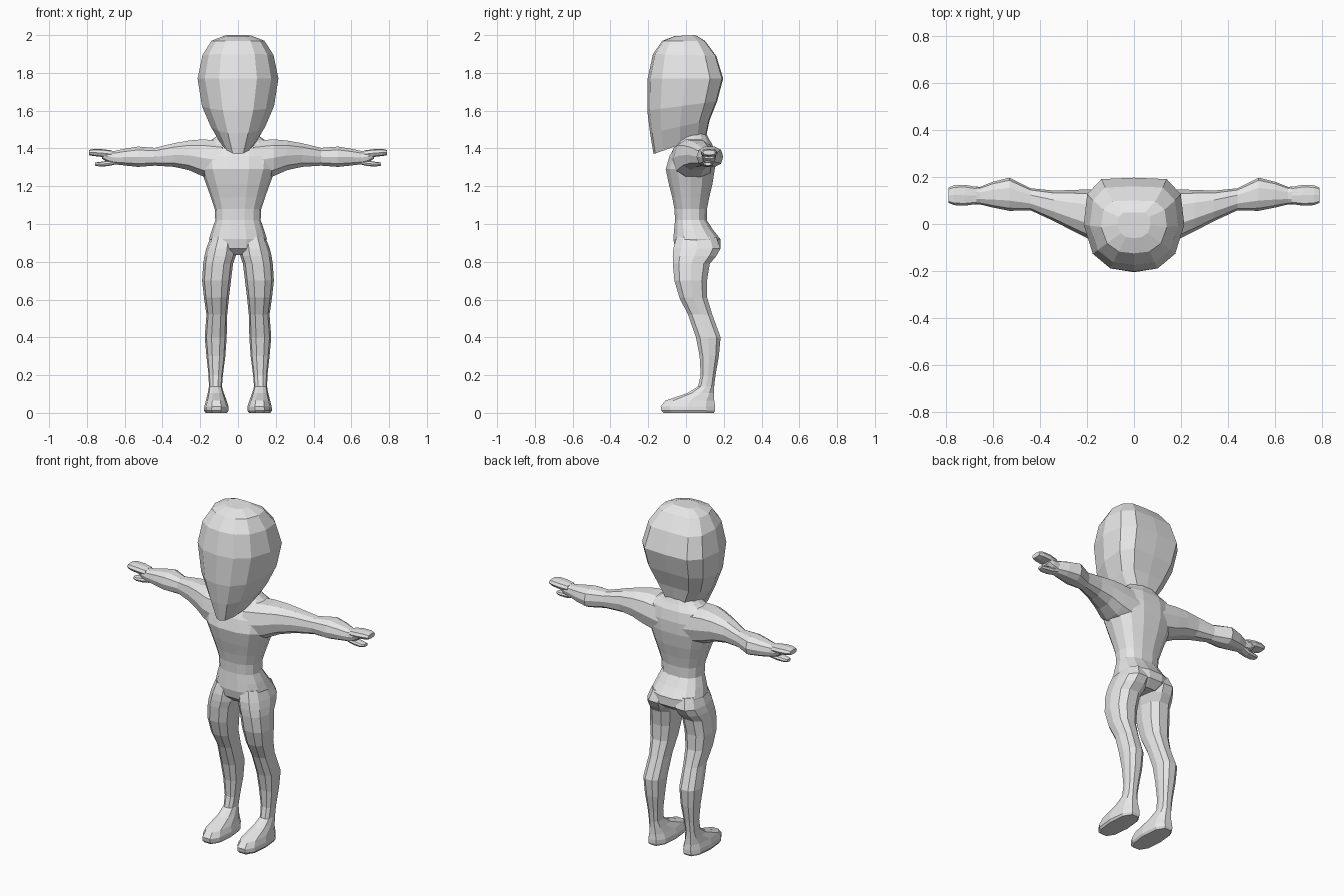
import bpy, bmesh, math
from mathutils import Vector

skin = bpy.data.materials.new("plain grey")
skin.diffuse_color = (0.8, 0.8, 0.8, 1)


def oval(n, power=0.82, turn=0.0):
    """Unit cross-section with slightly squared corners."""
    pts = []
    for i in range(n):
        a = math.tau * i / n + turn
        c, s = math.cos(a), math.sin(a)
        pts.append((math.copysign(abs(c) ** power, c), math.copysign(abs(s) ** power, s)))
    return pts


def loft(name, rings, mirror=False):
    """Skin a list of point rings into a closed, flat-faced mesh."""
    bm = bmesh.new()
    loops = [[bm.verts.new(p) for p in ring] for ring in rings]
    n = len(loops[0])
    for a, b in zip(loops, loops[1:]):
        for i in range(n):
            j = (i + 1) % n
            bm.faces.new((a[i], a[j], b[j], b[i]))
    bm.faces.new(loops[0])
    bm.faces.new(loops[-1])
    bmesh.ops.recalc_face_normals(bm, faces=bm.faces[:])
    mesh = bpy.data.meshes.new(name)
    bm.to_mesh(mesh)
    bm.free()
    mesh.materials.append(skin)
    ob = bpy.data.objects.new(name, mesh)
    bpy.context.collection.objects.link(ob)
    if mirror:
        ob.modifiers.new("mirror", "MIRROR").use_axis[0] = True
    return ob


def level_rings(data, shape):
    """Rings at height z, bounded by x0..x1 and y0..y1."""
    return [[Vector(((x0 + x1) / 2 + u * (x1 - x0) / 2,
                     (y0 + y1) / 2 + v * (y1 - y0) / 2, z)) for u, v in shape]
            for z, x0, x1, y0, y1 in data]


def side_rings(data, shape):
    """Rings at position x, bounded by y0..y1 and z0..z1."""
    return [[Vector((x, (y0 + y1) / 2 + u * (y1 - y0) / 2,
                     (z0 + z1) / 2 + v * (z1 - z0) / 2)) for u, v in shape]
            for x, y0, y1, z0, z1 in data]


# Head: tilted rings, front y/z, back y/z, half width
half = [(0, 1), (.65, .97), (.93, .65), (1, 0), (.82, -.62), (.47, -.93), (0, -1)]
head_shape = half + [(-x, y) for x, y in half[-2:0:-1]]
head = [(-.06, 1.995, .05, 2.0, .07), (-.125, 1.97, .10, 1.97, .14),
        (-.175, 1.90, .16, 1.89, .188), (-.203, 1.77, .197, 1.77, .214),
        (-.205, 1.60, .165, 1.65, .198), (-.19, 1.48, .125, 1.55, .155),
        (-.172, 1.37, .108, 1.47, .098)]
rings = []
for k, (yf, zf, yb, zb, w) in enumerate(head):
    ring = []
    for u, v in head_shape:
        t = (v + 1) / 2
        # jaw narrows toward the chin
        pinch = 1 - max(0, k - 3) * 0.14 * (1 - t) ** 2
        ring.append(Vector((u * w * pinch, yf + (yb - yf) * t, zf + (zb - zf) * t)))
    rings.append(ring)
loft("head", rings)

# Torso with neck and pelvis: z, half width, front y, back y
torso = [(.835, .09, -.02, .14), (.87, .14, -.06, .185), (.92, .153, -.07, .185),
         (.97, .138, -.065, .145), (1.02, .12, -.06, .112), (1.08, .123, -.063, .113),
         (1.14, .143, -.075, .125), (1.21, .168, -.093, .142), (1.29, .198, -.11, .155),
         (1.36, .205, -.09, .155), (1.42, .185, -.055, .142), (1.452, .13, -.035, .122),
         (1.48, .095, -.02, .108), (1.54, .085, 0, .10)]
loft("torso", level_rings([(z, -w, w, a, b) for z, w, a, b in torso], oval(14)))

# Legs with feet: z, inner x, outer x, front y, back y
leg = [(.93, .012, .145, -.055, .165), (.87, .008, .168, -.072, .188),
       (.83, .012, .178, -.075, .165), (.79, .026, .184, -.074, .13),
       (.70, .037, .190, -.065, .115), (.61, .048, .18, -.038, .115),
       (.52, .057, .167, .008, .142), (.40, .06, .176, .05, .186),
       (.30, .067, .167, .07, .176), (.20, .08, .156, .076, .158),
       (.14, .085, .154, .062, .151), (.105, .075, .16, .005, .151),
       (.065, .06, .17, -.115, .155), (.035, .05, .178, -.14, .16),
       (.012, .05, .18, -.137, .16), (0, .058, .172, -.125, .153)]
loft("legs", level_rings(leg, oval(10)), mirror=True)

# Arms with palms: x, front y, back y, low z, high z
arm = [(.08, -.085, .148, 1.22, 1.445), (.19, -.065, .147, 1.25, 1.452),
       (.26, -.03, .145, 1.282, 1.445), (.34, .012, .142, 1.30, 1.43),
       (.44, .058, .152, 1.307, 1.405), (.53, .056, .197, 1.30, 1.412),
       (.60, .07, .18, 1.308, 1.40), (.655, .083, .158, 1.315, 1.388),
       (.69, .083, .16, 1.325, 1.392), (.72, .09, .155, 1.345, 1.39)]
loft("arms", side_rings(arm, oval(10)), mirror=True)

# Fingers and thumbs
fingers = [(.67, .085, .158, 1.35, 1.39), (.72, .078, .167, 1.355, 1.396),
           (.765, .08, .165, 1.36, 1.397), (.79, .09, .155, 1.365, 1.392)]
loft("fingers", side_rings(fingers, oval(8, .7)), mirror=True)
thumb = [(.65, .09, .15, 1.315, 1.345), (.69, .09, .145, 1.306, 1.335),
         (.735, .09, .14, 1.305, 1.328), (.757, .10, .133, 1.309, 1.326)]
loft("thumbs", side_rings(thumb, oval(8, .7)), mirror=True)
